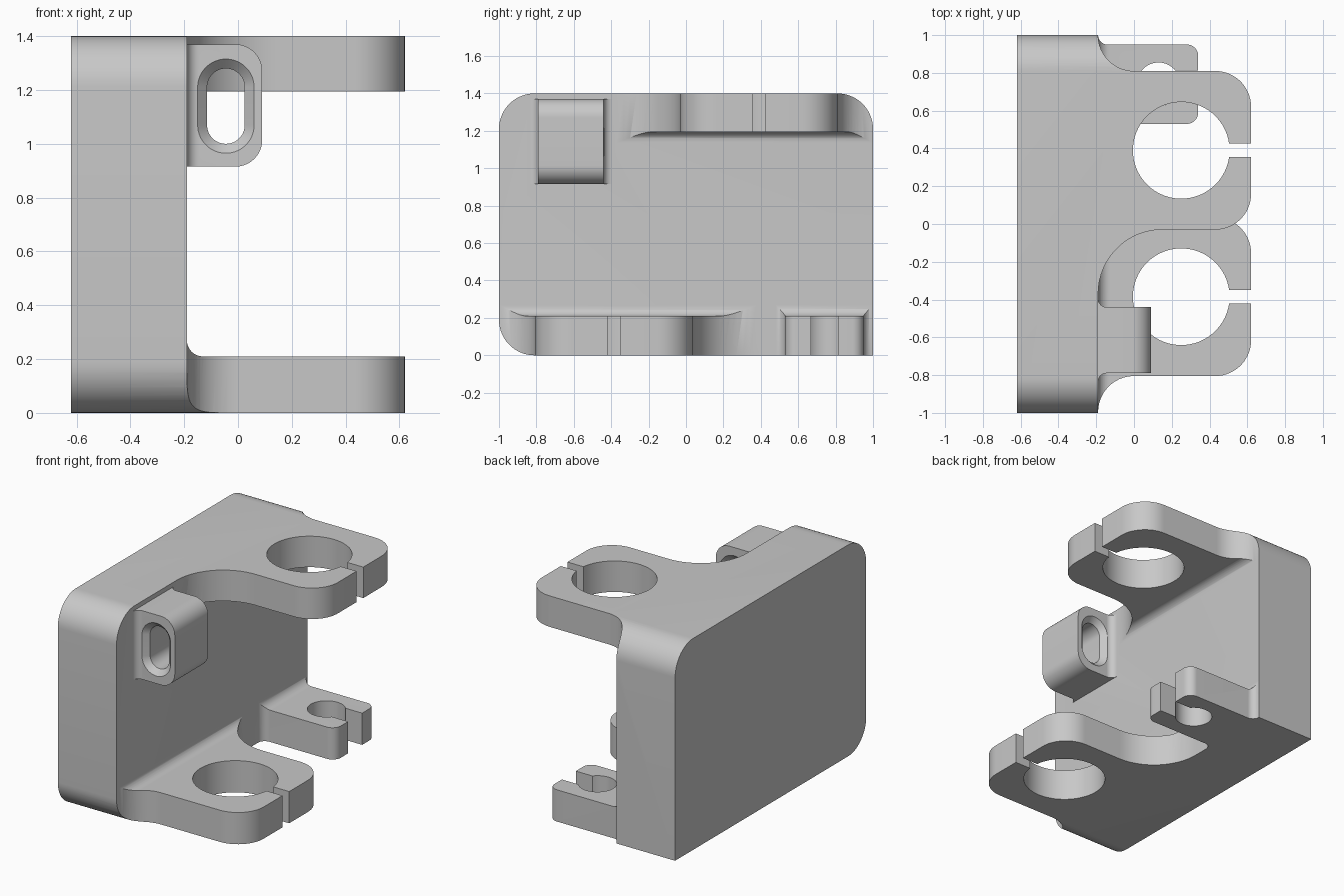
import bpy, bmesh
from math import sin, cos, asin, pi, radians, degrees

cube = bpy.data.objects.get("Cube")
if cube:
    bpy.data.objects.remove(cube, do_unlink=True)

HEIGHT = 1.4
WALL = -0.19      # face of the back block that carries the arms
ROOT = -0.35      # depth to which attached parts are buried in the block

grey = bpy.data.materials.new("plain grey")
grey.use_nodes = True
colour = (0.58, 0.58, 0.58, 1)
grey.diffuse_color = colour
grey.node_tree.nodes["Principled BSDF"].inputs["Base Color"].default_value = colour


def arc(u, v, r, start, end):
    """Points on an arc, angles in degrees."""
    n = max(4, int(abs(end - start) / 6))
    angles = [radians(start + (end - start) * i / n) for i in range(n + 1)]
    return [(u + r * cos(a), v + r * sin(a)) for a in angles]


def loft(name, rings):
    """Closed solid through rings with equal point counts."""
    bm = bmesh.new()
    loops = [[bm.verts.new(p) for p in ring] for ring in rings]
    for a, b in zip(loops, loops[1:]):
        for i in range(len(a)):
            j = (i + 1) % len(a)
            bm.faces.new((a[i], a[j], b[j], b[i]))
    bm.faces.new(loops[0][::-1])
    bm.faces.new(loops[-1])
    bmesh.ops.recalc_face_normals(bm, faces=bm.faces)
    mesh = bpy.data.meshes.new(name)
    bm.to_mesh(mesh)
    bm.free()
    mesh.materials.append(grey)
    obj = bpy.data.objects.new(name, mesh)
    bpy.context.collection.objects.link(obj)
    return obj


PLACE = {"x": lambda u, v, d: (d, u, v),
         "y": lambda u, v, d: (u, d, v),
         "z": lambda u, v, d: (u, v, d)}


def prism(name, outline, axis, low, high):
    clean = [p for i, p in enumerate(outline)
             if abs(p[0] - outline[i - 1][0]) + abs(p[1] - outline[i - 1][1]) > 1e-5]
    return loft(name, [[PLACE[axis](u, v, d) for u, v in clean] for d in (low, high)])


def combine(target, tool, operation):
    """Apply a boolean and discard the tool."""
    mod = target.modifiers.new(operation.lower(), "BOOLEAN")
    mod.operation, mod.solver, mod.object = operation, "EXACT", tool
    bpy.context.view_layer.objects.active = target
    bpy.ops.object.modifier_apply(modifier=mod.name)
    bpy.data.objects.remove(tool, do_unlink=True)


def flared_root(half, low, high):
    """Lower and upper concave fillets where a part meets the block."""
    lower = [(ROOT, -half - low)] + arc(WALL + low, -half - low, low, 180, 90)
    upper = arc(WALL + high, half + high, high, 270, 180) + [(ROOT, half + high)]
    return lower, upper


def clamp_arm(name, y, half, end, corner, hole_x, hole_r, gap, low, high, thick, top):
    """Split ring clamp on an arm, filleted into the block."""
    lower, upper = flared_root(half, low, high)
    a = degrees(asin(gap / hole_r))
    plan = (lower + arc(end - corner, corner - half, corner, -90, 0) + [(end, -gap)]
            + arc(hole_x, 0, hole_r, -a, a - 360) + [(end, gap)]
            + arc(end - corner, half - corner, corner, 0, 90) + upper)
    arm = prism(name, [(u, v + y) for u, v in plan], "z", -0.2, HEIGHT + 0.2)
    f = 0.06
    side = ([(-0.5, -0.05), (0.8, -0.05), (0.8, thick)]
            + arc(WALL + f, thick + f, f, 270, 180) + [(-0.5, thick + f)])
    if top:
        side = [(u, HEIGHT - v) for u, v in side]
    combine(arm, prism("side_profile", side, "y", -1.5, 1.5), "INTERSECT")
    return arm


# Back block, oversize until the envelope trims it
bracket = prism("clamp_bracket", [(-0.62, -1.1), (WALL, -1.1), (WALL, 1.1), (-0.62, 1.1)],
                "z", -0.1, HEIGHT + 0.1)

# Upper and lower shaft clamps, and the small clip
arms = [
    clamp_arm("upper_arm", 0.39, 0.42, 0.62, 0.19, 0.25, 0.256, 0.035, 0.34, 0.19, 0.205, True),
    clamp_arm("lower_arm", -0.385, 0.42, 0.62, 0.19, 0.25, 0.256, 0.035, 0.19, 0.34, 0.21, False),
    clamp_arm("small_clip", 0.74, 0.21, 0.34, 0.06, 0.13, 0.115, 0.073, 0.05, 0.05, 0.21, False),
]

# Slotted lug
LUG_Y, LUG_HALF = -0.615, 0.175
lower, upper = flared_root(LUG_HALF, 0.045, 0.045)
plan = lower + [(0.3, -LUG_HALF), (0.3, LUG_HALF)] + upper
lug = prism("lug", [(u, v + LUG_Y) for u, v in plan], "z", 0.8, 1.5)
side = ([(-0.5, 0.915)] + arc(-0.01, 1.015, 0.1, -90, 0)
        + arc(-0.01, 1.27, 0.1, 0, 90) + [(-0.5, 1.37)])
combine(lug, prism("lug_side", side, "y", -1, 0), "INTERSECT")

# Slot through the lug with rounded rims
RIM = 0.035
profile = [(-LUG_HALF - 0.02, RIM)]
profile += [(-LUG_HALF + RIM * sin(t), RIM * (1 - cos(pi / 2 - t)))
            for t in [i * pi / 12 for i in range(7)]]
profile += [(-d, o) for d, o in reversed(profile)]
rings = []
for depth, grow in profile:
    r = 0.07 + grow
    slot = arc(-0.045, 1.21, r, 0, 180) + arc(-0.045, 1.07, r, 180, 360)
    rings.append([(u, LUG_Y + depth, v) for u, v in slot])
combine(lug, loft("slot_cutter", rings), "DIFFERENCE")

for part in arms + [lug]:
    combine(bracket, part, "UNION")

# Rounded envelope trims the whole bracket, with one square lower corner
R = 0.19
envelope = (arc(R - 1, R, R, 180, 270) + [(1, 0)]
            + arc(1 - R, HEIGHT - R, R, 0, 90) + arc(R - 1, HEIGHT - R, R, 90, 180))
combine(bracket, prism("envelope", envelope, "x", -0.9, 0.9), "INTERSECT")

bpy.ops.object.select_all(action="DESELECT")
bracket.select_set(True)
bpy.context.view_layer.objects.active = bracket
bpy.ops.object.shade_smooth_by_angle(angle=radians(30))
